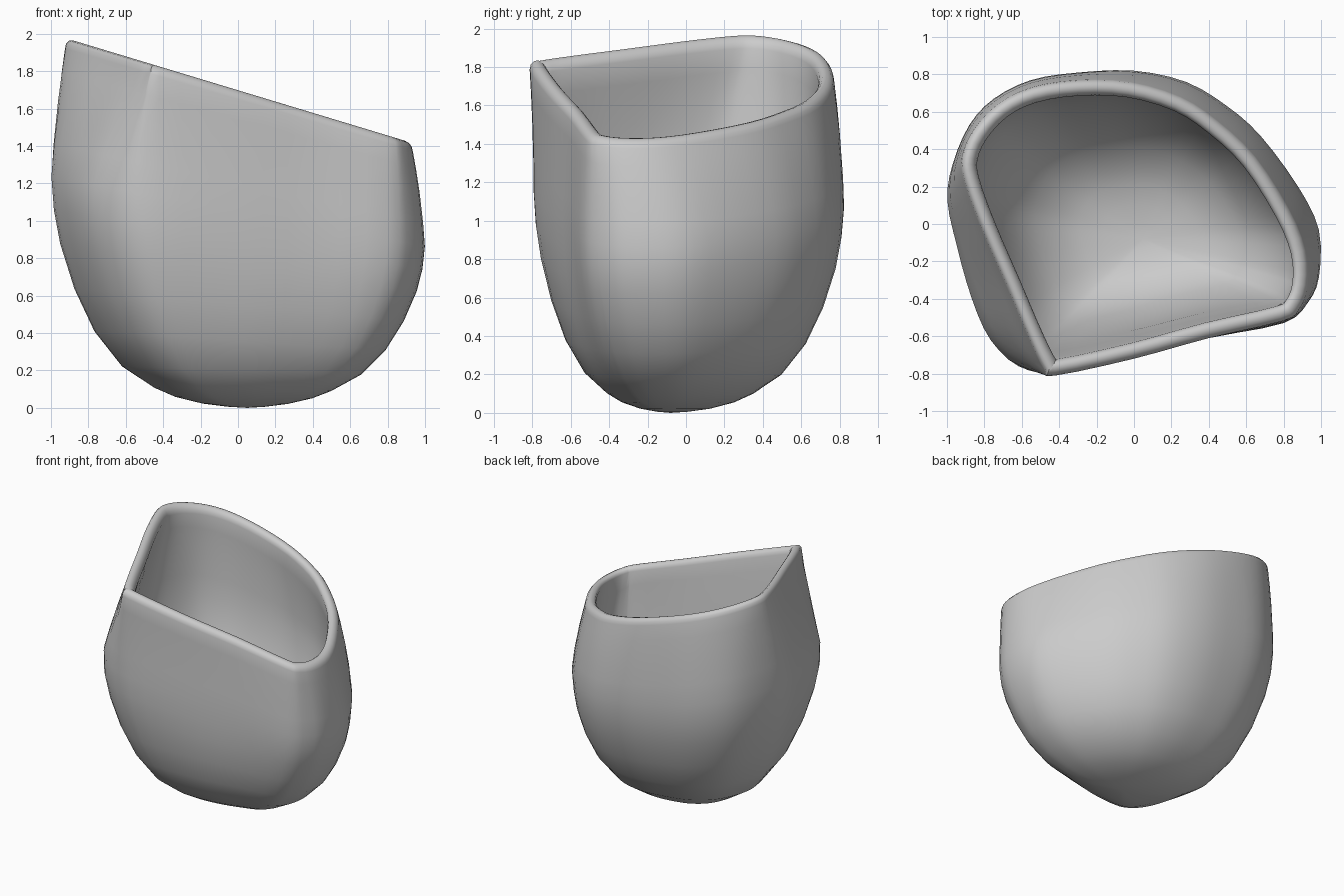
import bpy, bmesh, math
from mathutils import Vector

if "Cube" in bpy.data.objects:
    bpy.data.objects.remove(bpy.data.objects["Cube"])

# Plan outlines (mid-body x, y, rim x, y), counter-clockwise from the front left
PAIRS = [(-.62, -.76, -.48, -.78), (-.42, -.79, -.42, -.81), (0, -.71, 0, -.72),
         (.4, -.61, .4, -.61), (.8, -.53, .79, -.52), (.93, -.42, .88, -.46),
         (.99, -.28, .93, -.33), (.99, -.03, .92, -.14), (.88, .2, .83, .08),
         (.68, .47, .65, .36), (.5, .63, .45, .55), (.28, .76, .25, .68),
         (0, .82, -.02, .76), (-.3, .81, -.3, .77), (-.55, .77, -.55, .73),
         (-.75, .67, -.73, .64), (-.88, .53, -.86, .5), (-.97, .32, -.92, .36),
         (-1, .12, -.91, .23), (-.95, -.13, -.82, -.02), (-.88, -.4, -.68, -.34),
         (-.78, -.62, -.56, -.62)]
CENTRE = Vector((.05, -.08))
SLANT = .178          # rim and rings tilt down towards +x
RIM = 1.65
THICK = .13
# (height at x=0, width factor)
LEVELS = [(.006, .1), (.022, .23), (.055, .37), (.1, .48), (.2, .645), (.36, .785),
          (.55, .885), (.75, .955), (.9, .985), (1.05, 1), (1.2, 1), (1.4, 1),
          (1.54, 1), (RIM, 1)]


def catmull(a, b, c, d, t):
    return .5 * (2*b + (c - a)*t + (2*a - 5*b + 4*c - d)*t*t + (3*b - a - 3*c + d)*t**3)


def smooth_outline(samples=3):
    pts = [Vector(p) for p in PAIRS]
    n = len(pts)
    return [catmull(pts[i-1], pts[i], pts[(i+1) % n], pts[(i+2) % n], s / samples)
            for i in range(n) for s in range(samples)]


OUTLINE = smooth_outline()
n = len(OUTLINE)


def ring(bm, h, factor):
    verts = []
    round_weight = max(0, .35 * (1 - h / .9))
    t = max(0, (h - 1) / (RIM - 1))
    for p in OUTLINE:
        mid, rim = Vector(p[:2]), Vector(p[2:])
        # the flattened left side tapers straight, the rest curves in
        blend = t ** (2.2 - 1.1 * min(1, (mid - rim).length / .2))
        a = math.atan2(mid.y / .8, mid.x / .97)
        mid = mid.lerp(Vector((.97 * math.cos(a), .8 * math.sin(a))), round_weight)
        q = CENTRE + (mid.lerp(rim, blend) - CENTRE) * factor
        verts.append(bm.verts.new((q.x, q.y, h * (1 - SLANT * q.x))))
    return verts


def bridge(bm, lo, hi):
    for i in range(n):
        j = (i + 1) % n
        bm.faces.new((lo[i], lo[j], hi[j], hi[i]))


# Outside wall and base
bm = bmesh.new()
rings = [ring(bm, *lv) for lv in LEVELS]
for lo, hi in zip(rings, rings[1:]):
    bridge(bm, lo, hi)
pole = bm.verts.new((CENTRE.x, CENTRE.y, 0))
for i in range(n):
    bm.faces.new((rings[0][(i + 1) % n], rings[0][i], pole))
bm.normal_update()


# Inside wall and floor: the outside moved inwards, thinner near the rim
def inward(v, h):
    thick = THICK - (THICK - .085) * min(1, max(0, (h - .9) / .75))
    return v.co - v.normal * thick * min(v.calc_shell_factor(), 1.25)


spots = [[inward(v, lv[0]) for v in r] for r, lv in zip(rings, LEVELS)]
floor_spot = inward(pole, 0)
for p in spots[-1]:
    p.z = RIM * (1 - SLANT * p.x)
inner = [[bm.verts.new(p) for p in row] for row in spots]
for lo, hi in zip(inner, inner[1:]):
    bridge(bm, hi, lo)
inner_pole = bm.verts.new(floor_spot)
for i in range(n):
    bm.faces.new((inner[0][i], inner[0][(i + 1) % n], inner_pole))

# Rounded lip joining the two walls
last = rings[-1]
for k in range(1, 6):
    a = math.pi * k / 6
    row = []
    for o, p in zip(rings[-1], spots[-1]):
        q = o.co.lerp(p, .5 - .5 * math.cos(a))
        q.z += .048 * math.sin(a) * (1 - SLANT * q.x)
        row.append(bm.verts.new(q))
    bridge(bm, last, row)
    last = row
bridge(bm, last, inner[-1])
bmesh.ops.recalc_face_normals(bm, faces=bm.faces[:])

mesh = bpy.data.meshes.new("slanted_cup")
bm.to_mesh(mesh)
bm.free()
cup = bpy.data.objects.new("slanted_cup", mesh)
bpy.context.collection.objects.link(cup)
bpy.context.view_layer.objects.active = cup
cup.select_set(True)
bpy.ops.object.shade_smooth_by_angle(angle=math.radians(60))
